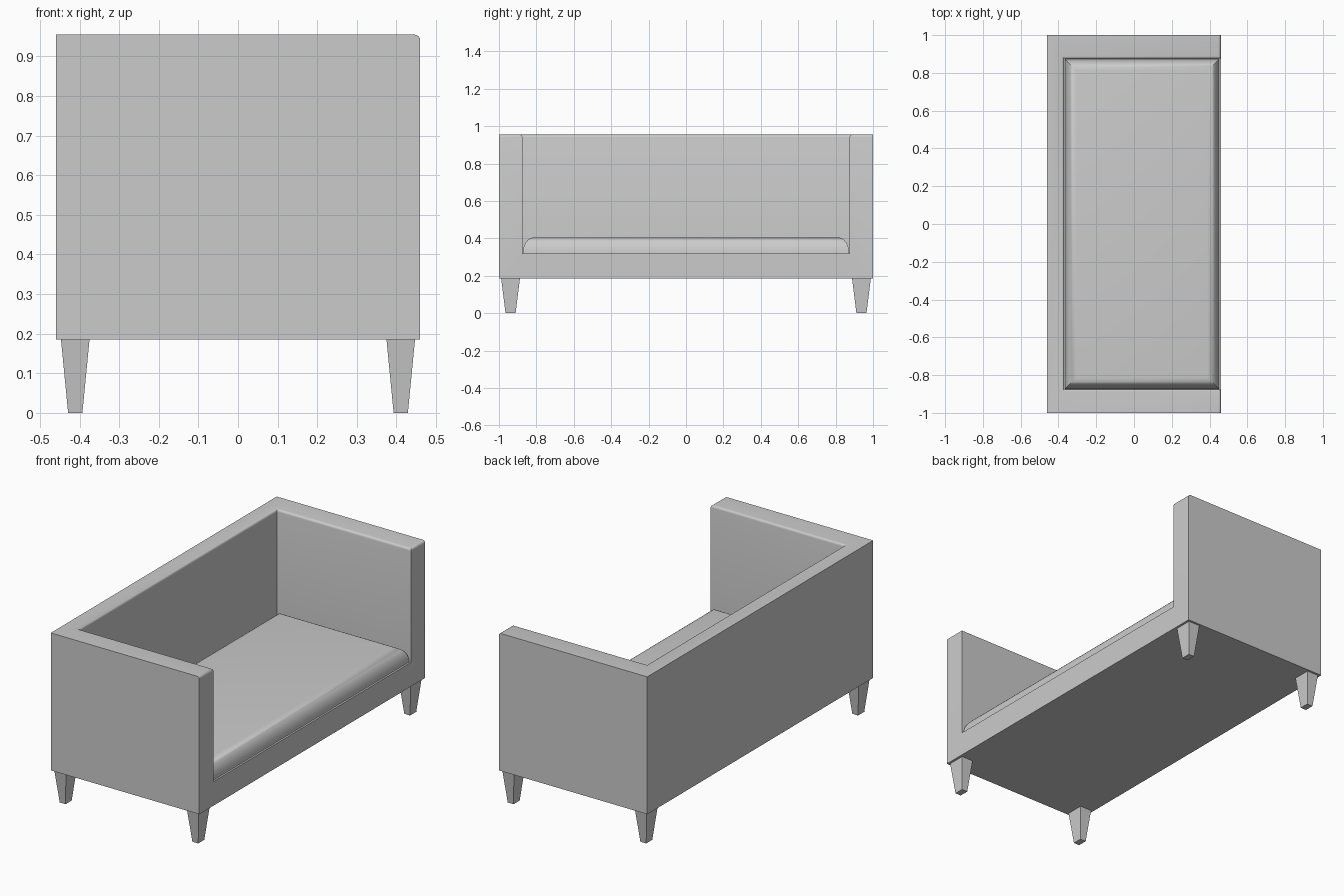
import bpy, bmesh, math

if "Cube" in bpy.data.objects:
    bpy.data.objects.remove(bpy.data.objects["Cube"])

FRONT, BACK, INNER_BACK = 0.46, -0.46, -0.37
SIDE, INNER_SIDE = 1.0, 0.875
BOTTOM, SEAT, TOP = 0.185, 0.32, 0.955


def finish(name, bm, smooth=False):
    bmesh.ops.recalc_face_normals(bm, faces=bm.faces[:])
    mesh = bpy.data.meshes.new(name)
    bm.to_mesh(mesh)
    bm.free()
    obj = bpy.data.objects.new(name, mesh)
    bpy.context.collection.objects.link(obj)
    if smooth:
        bpy.ops.object.select_all(action='DESELECT')
        obj.select_set(True)
        bpy.context.view_layer.objects.active = obj
        bpy.ops.object.shade_smooth_by_angle(angle=math.radians(35))
    return obj


def ring(bm, x0, x1, y0, y1, z):
    """Four corners: front -y, front +y, back +y, back -y."""
    return [bm.verts.new(p) for p in
            ((x1, y0, z), (x1, y1, z), (x0, y1, z), (x0, y0, z))]


def stack(bm, rings):
    """Closed solid through a list of rings."""
    bm.faces.new(rings[0])
    bm.faces.new(rings[-1])
    for a, b in zip(rings, rings[1:]):
        for k in range(4):
            n = (k + 1) % 4
            bm.faces.new((a[k], a[n], b[n], b[k]))


# Sofa frame: base, arms and back as one solid
bm = bmesh.new()
b = ring(bm, BACK, FRONT, -SIDE, SIDE, BOTTOM)
t = ring(bm, BACK, FRONT, -SIDE, SIDE, TOP)
i = ring(bm, INNER_BACK, FRONT, -INNER_SIDE, INNER_SIDE, TOP)
s = ring(bm, INNER_BACK, FRONT, -INNER_SIDE, INNER_SIDE, SEAT)
bm.faces.new(b)
bm.faces.new(s)
bm.faces.new((t[0], t[3], t[2], t[1], i[1], i[2], i[3], i[0]))
bm.faces.new((b[0], b[1], t[1], i[1], s[1], s[0], i[0], t[0]))
for k in (1, 2, 3):
    n = (k + 1) % 4
    bm.faces.new((b[k], b[n], t[n], t[k]))
    bm.faces.new((s[k], s[n], i[n], i[k]))
# Rounded upper edge along arm fronts and the inner rim
rim = [t[0], i[0], i[3], i[2], i[1], t[1]]
edges = [bm.edges.get(pair) for pair in zip(rim, rim[1:])]
bmesh.ops.recalc_face_normals(bm, faces=bm.faces[:])
bmesh.ops.bevel(bm, geom=edges, offset=0.014, segments=4, profile=0.5,
                affect='EDGES')
finish("sofa_frame", bm, smooth=True)

# Seat cushion with rounded, mitred edges
bm = bmesh.new()
rings = []
STEPS = 8
for k in range(STEPS + 1):
    a = math.pi / 2 * k / STEPS
    inset = 0.06 * (1 - math.cos(a))
    rings.append(ring(bm, -0.365 + inset, 0.45 - inset,
                      -0.873 + inset, 0.873 - inset,
                      SEAT + 0.085 * math.sin(a)))
stack(bm, rings)
finish("seat_cushion", bm, smooth=True)

# Four tapered legs
for sx, x_name in ((1, "front"), (-1, "back")):
    for sy, y_name in ((1, "left"), (-1, "right")):
        bm = bmesh.new()
        cx, cy = sx * 0.411, sy * 0.938
        stack(bm, [ring(bm, cx - hx, cx + hx, cy - hy, cy + hy, z)
                   for hx, hy, z in ((0.018, 0.027, 0.0),
                                     (0.036, 0.05, BOTTOM))])
        finish(f"{x_name}_{y_name}_leg", bm)
